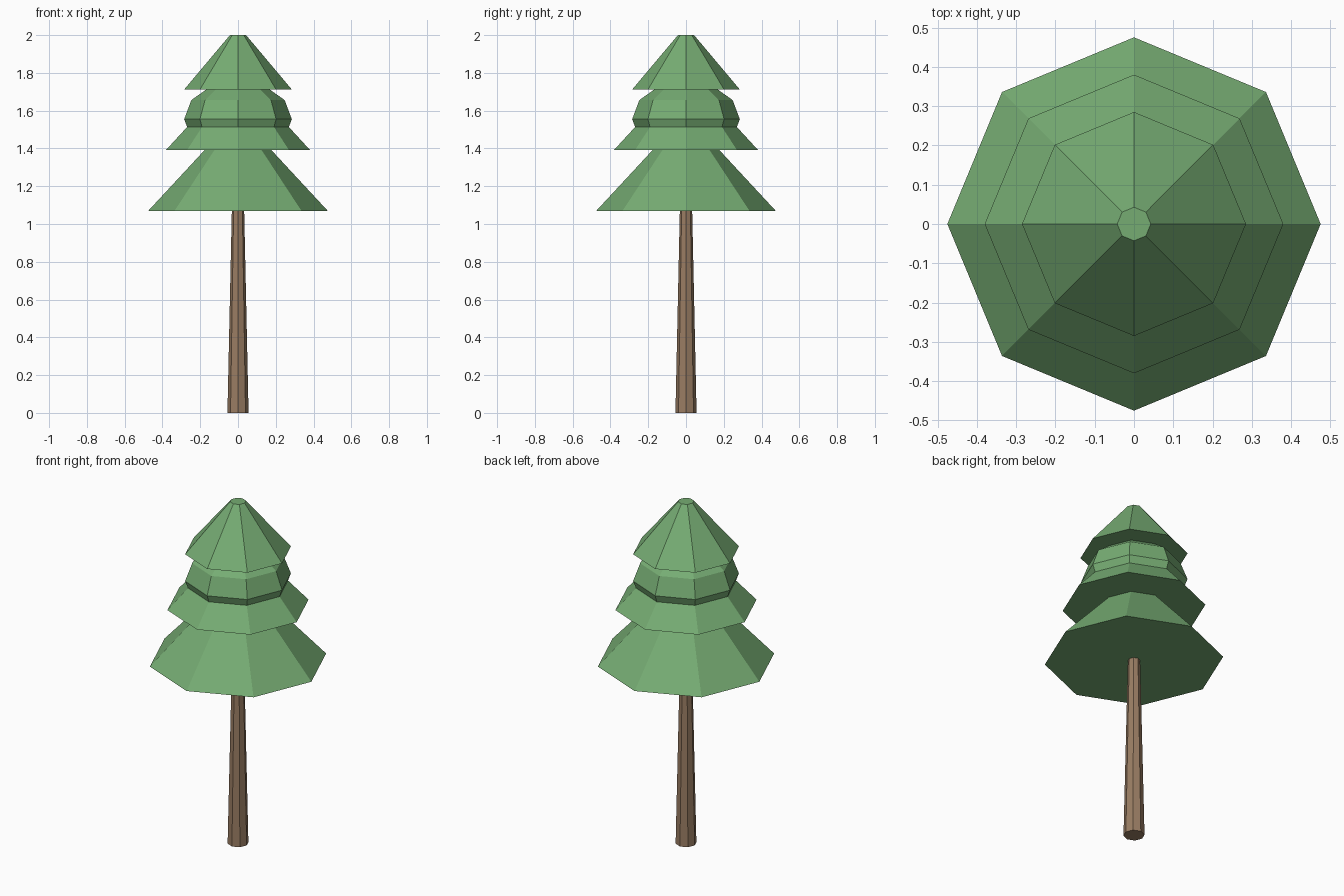
import bpy

if "Cube" in bpy.data.objects:
    bpy.data.objects.remove(bpy.data.objects["Cube"])


def material(name, rgb):
    m = bpy.data.materials.new(name)
    m.diffuse_color = (*rgb, 1)
    m.use_nodes = True
    m.node_tree.nodes["Principled BSDF"].inputs["Base Color"].default_value = m.diffuse_color
    return m


green = material("needles", (0.181, 0.413, 0.171))
brown = material("bark", (0.32, 0.205, 0.125))


def cone(name, z0, z1, r0, r1, mat):
    """Eight-sided tapered, capped section from z0 to z1."""
    bpy.ops.mesh.primitive_cone_add(vertices=8, radius1=r0, radius2=r1,
                                    depth=z1 - z0, location=(0, 0, (z0 + z1) / 2))
    ob = bpy.context.object
    ob.name = name
    ob.data.materials.append(mat)


# Trunk, running up into the lowest branches
cone("trunk", 0, 1.15, 0.056, 0.031, brown)

# Three foliage tiers, each with a blunt tip
for name, z0, z1, r in (("lower_foliage", 1.07, 1.505, 0.475),
                        ("middle_foliage", 1.393, 1.745, 0.38),
                        ("upper_foliage", 1.712, 2.0, 0.285)):
    cone(name, z0, z1, r, r * 0.15, green)

# Squashed ball of foliage between the upper tiers
bpy.ops.mesh.primitive_uv_sphere_add(segments=8, ring_count=6, radius=0.285,
                                     location=(0, 0, 1.555))
ball = bpy.context.object
ball.name = "foliage_ball"
ball.scale.z = 0.71
ball.data.materials.append(green)
